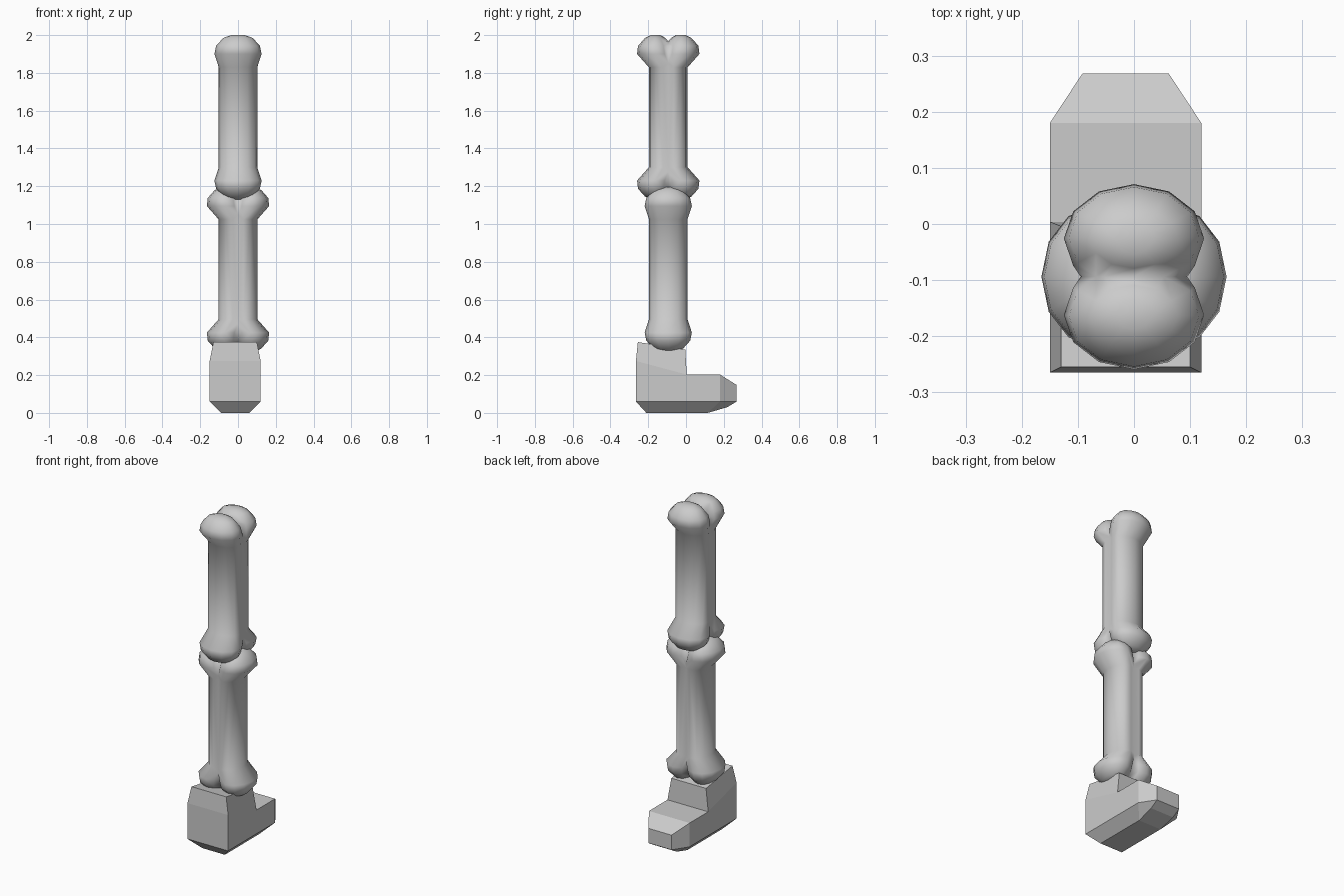
import bpy, bmesh, math

if "Cube" in bpy.data.objects:
    bpy.data.objects.remove(bpy.data.objects["Cube"])


def finish(bm, name, smooth):
    bmesh.ops.recalc_face_normals(bm, faces=bm.faces)
    me = bpy.data.meshes.new(name)
    bm.to_mesh(me)
    bm.free()
    for p in me.polygons:
        p.use_smooth = smooth
    ob = bpy.data.objects.new(name, me)
    bpy.context.collection.objects.link(ob)
    return ob


# Half of a bone end: height from bone middle, lobe offset, radius across, radius along the lobes
END = [(.265, .028, .102, .075), (.335, .068, .125, .097), (.378, .070, .116, .090),
       (.420, .069, .078, .054), (.435, .067, .035, .026)]
SIDES = 12


def bone(name, loc, turn):
    """Lofted lobe-and-shaft, cut on the middle plane and mirrored to make the double knobs."""
    bm = bmesh.new()
    rings = [(-h, o, a, b) for h, o, a, b in reversed(END)] + END
    loops = []
    for h, off, across, along in rings:
        loops.append([bm.verts.new((off + along * math.cos(t), across * math.sin(t), h))
                      for t in (2 * math.pi * i / SIDES for i in range(SIDES))])
    for lo, hi in zip(loops, loops[1:]):
        for i in range(SIDES):
            j = (i + 1) % SIDES
            bm.faces.new((lo[i], lo[j], hi[j], hi[i]))
    bm.faces.new(loops[-1])
    bm.faces.new(loops[0][::-1])
    bmesh.ops.recalc_face_normals(bm, faces=bm.faces)
    bmesh.ops.bisect_plane(bm, geom=bm.verts[:] + bm.edges[:] + bm.faces[:],
                           plane_co=(0, 0, 0), plane_no=(1, 0, 0), clear_inner=True)
    me = bpy.data.meshes.new(name)
    bm.to_mesh(me)
    bm.free()
    for p in me.polygons:
        p.use_smooth = True
    ob = bpy.data.objects.new(name, me)
    bpy.context.collection.objects.link(ob)
    ob.modifiers.new("mirror", 'MIRROR').merge_threshold = .001
    ob.location = loc
    ob.rotation_euler.z = turn
    return ob


# Bones: thigh knobs run front to back, shin knobs run side to side
bone("thigh_bone", (0, -.094, 1.565), math.pi / 2)
bone("shin_bone", (0, -.094, .76), 0)

# Boot: right-side outline (half width, y, z), bridged to its mirrored twin
P = [(.075, -.21, 0), (.075, .115, 0), (.077, .218, .03), (.077, .268, .06),
     (.077, .268, .148), (.135, .18, .203), (.135, .004, .203), (.115, -.004, .335),
     (.115, -.255, .375), (.135, -.265, .275), (.135, -.265, .06), (.135, .18, .06)]
SIDE_FACES = [(10, 11, 5, 6, 9), (6, 7, 8, 9), (0, 1, 11, 10), (1, 2, 3, 11), (11, 3, 4, 5)]
bm = bmesh.new()
right, left = ([bm.verts.new((s * w - .015, y, z)) for w, y, z in P] for s in (1, -1))
for i in range(11):
    j = (i + 1) % 11
    bm.faces.new((right[i], right[j], left[j], left[i]))
for f in SIDE_FACES:
    bm.faces.new([right[i] for i in f])
    bm.faces.new([left[i] for i in reversed(f)])
finish(bm, "boot", False)
